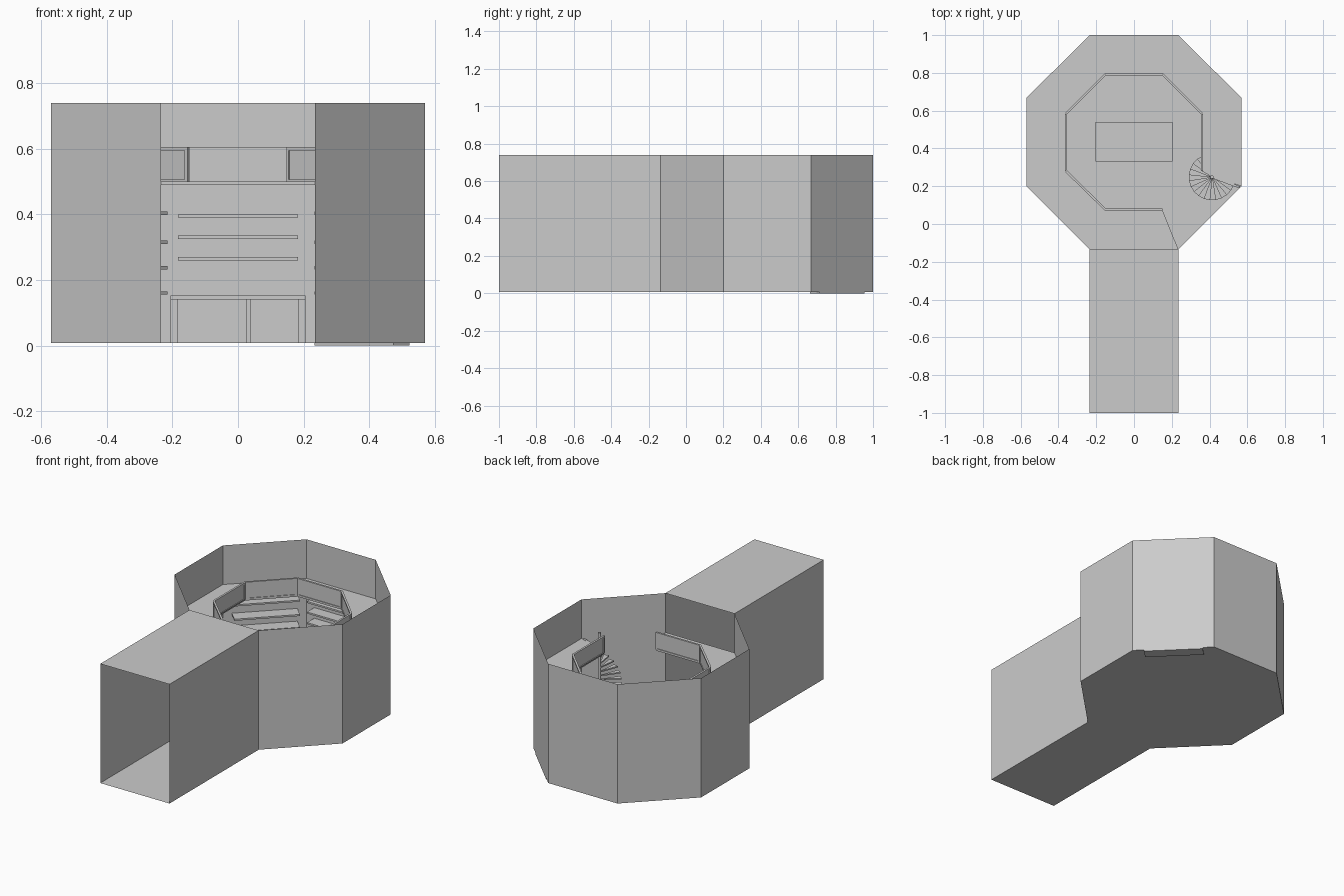
import bpy, bmesh, math
from mathutils import Vector, Matrix

if "Cube" in bpy.data.objects:
    bpy.data.objects.remove(bpy.data.objects["Cube"])

Z0, Z1 = 0.008, 0.74          # ground floor and wall top
DECK0, DECK1 = 0.49, 0.50     # gallery deck


def finish(name, bm):
    me = bpy.data.meshes.new(name)
    bm.to_mesh(me)
    bm.free()
    ob = bpy.data.objects.new(name, me)
    bpy.context.collection.objects.link(ob)
    return ob


def strip(bm, pts, z0, z1):
    for a, b in zip(pts, pts[1:]):
        bm.faces.new([bm.verts.new((*p, z)) for p, z in
                      ((a, z0), (b, z0), (b, z1), (a, z1))])


def sheet(bm, pts, z):
    return bm.faces.new([bm.verts.new((*p, z)) for p in pts])


def prism(bm, pts, z0, z1):
    f = sheet(bm, pts, z0)
    r = bmesh.ops.extrude_face_region(bm, geom=[f], use_keep_orig=True)
    vs = [v for v in r["geom"] if isinstance(v, bmesh.types.BMVert)]
    bmesh.ops.translate(bm, verts=vs, vec=(0, 0, z1 - z0))
    bmesh.ops.recalc_face_normals(bm, faces=bm.faces[:])


def box(bm, lo, hi):
    lo, hi = Vector(lo), Vector(hi)
    m = Matrix.Translation((lo + hi) / 2) @ Matrix.Diagonal((*(hi - lo), 1))
    bmesh.ops.create_cube(bm, size=1, matrix=m)


def beam(bm, a, b, width, z0, z1):
    """Upright slab of given width along the plan line a-b."""
    a, b = Vector(a), Vector(b)
    d = b - a
    m = (Matrix.Translation((*((a + b) / 2), (z0 + z1) / 2))
         @ Matrix.Rotation(math.atan2(d.y, d.x), 4, 'Z')
         @ Matrix.Diagonal((d.length, width, z1 - z0, 1)))
    bmesh.ops.create_cube(bm, size=1, matrix=m)


# Octagonal room walls, open towards the corridor
octagon = [(0.235, -0.135), (0.57, 0.2), (0.57, 0.667), (0.235, 1),
           (-0.235, 1), (-0.57, 0.667), (-0.57, 0.2), (-0.235, -0.135)]
bm = bmesh.new()
strip(bm, octagon, Z0, Z1)
bmesh.ops.remove_doubles(bm, verts=bm.verts, dist=1e-4)
finish("room_walls", bm)

# Corridor: two sides and a roof, open at the front
corridor = [(-0.235, -1), (0.235, -1), (0.235, -0.135), (-0.235, -0.135)]
bm = bmesh.new()
for s in (-1, 1):
    strip(bm, [(s * 0.235, -1), (s * 0.235, -0.135)], Z0, Z1)
sheet(bm, corridor, Z1)
bmesh.ops.remove_doubles(bm, verts=bm.verts, dist=1e-4)
bmesh.ops.recalc_face_normals(bm, faces=bm.faces[:])
finish("corridor_shell", bm)

# Ground floor
bm = bmesh.new()
sheet(bm, octagon + [(-0.235, -1), (0.235, -1)], Z0)
finish("ground_floor", bm)

# Gallery deck with octagonal opening and stairwell gap
rail = [(0.15, 0.075), (-0.15, 0.075), (-0.36, 0.28), (-0.36, 0.583),
        (-0.15, 0.793), (0.15, 0.793), (0.36, 0.583), (0.36, 0.28)]
bm = bmesh.new()
prism(bm, octagon[1:] + octagon[:1] + rail + [(0.413, 0.249)], DECK0, DECK1)
finish("gallery_deck", bm)

# Gallery railing: posts, rails and thin infill panels
bm = bmesh.new()
for a, b in zip(rail, rail[1:]):
    a, b = Vector(a), Vector(b)
    u = (b - a).normalized()
    beam(bm, a, b, 0.012, 0.595, 0.605)
    beam(bm, a, b, 0.012, DECK1, 0.506)
    beam(bm, a, b, 0.004, 0.506, 0.595)
    for p, q in ((a, a + u * 0.012), (b - u * 0.012, b)):
        beam(bm, p, q, 0.012, DECK1, 0.595)
finish("gallery_railing", bm)

# Spiral stair: wedge treads descending from the deck edge around a pole
cx, cy, radius, count = 0.413, 0.249, 0.123, 20
step = math.radians(15)
bm = bmesh.new()
for i in range(count):
    a0 = math.radians(-21) - i * step
    pts = [(cx + r * math.cos(a), cy + r * math.sin(a))
           for r, a in ((0.006, a0), (radius, a0), (radius, a0 - step),
                        (0.006, a0 - step))]
    top = DECK1 - (i + 1) * (DECK1 - Z0) / (count + 1)
    prism(bm, pts, top - 0.008, top)
finish("spiral_treads", bm)
bm = bmesh.new()
bmesh.ops.create_cone(bm, cap_ends=True, segments=12, radius1=0.008,
                      radius2=0.008, depth=0.59,
                      matrix=Matrix.Translation((cx, cy, Z0 + 0.295)))
finish("stair_pole", bm)

# Landing strip joining the stair head to the wall
bm = bmesh.new()
beam(bm, (cx, cy), (0.56, 0.194), 0.012, DECK0, DECK1)
finish("stair_landing_edge", bm)


# Wall shelves on the three rear walls
def shelves(name, a, b, length, depth, heights):
    a, b = Vector(a), Vector(b)
    u = (b - a).normalized()
    n = Vector((-u.y, u.x))
    mid = (a + b) / 2 + n * depth / 2
    bm = bmesh.new()
    for z in heights:
        beam(bm, mid - u * length / 2, mid + u * length / 2, depth, z, z + 0.01)
    finish(name, bm)


shelves("back_shelves", octagon[3], octagon[4], 0.365, 0.07,
        (0.26, 0.325, 0.39))
shelves("left_shelves", octagon[4], octagon[5], 0.37, 0.08,
        (0.155, 0.232, 0.31, 0.398))
shelves("right_shelves", octagon[2], octagon[3], 0.34, 0.07,
        (0.0, 0.155, 0.232, 0.31, 0.398))

# Central table with end panels, divider and back panel
bm = bmesh.new()
box(bm, (-0.205, 0.33, 0.141), (0.205, 0.54, 0.152))
for x0, x1 in ((-0.205, -0.185), (0.025, 0.04), (0.185, 0.205)):
    box(bm, (x0, 0.335, Z0), (x1, 0.535, 0.141))
box(bm, (-0.185, 0.52, Z0), (0.185, 0.535, 0.141))
finish("central_table", bm)
